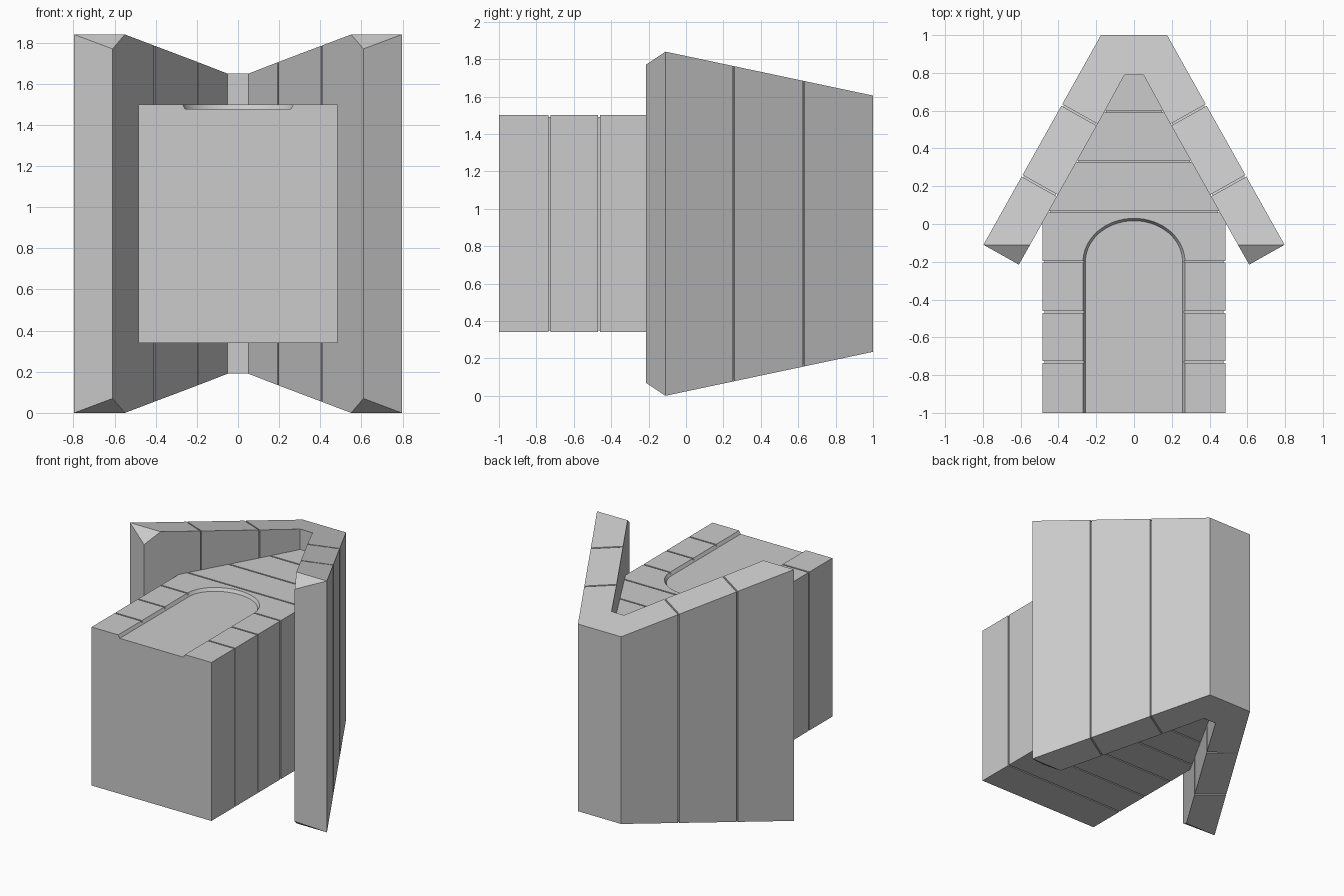
import bpy, bmesh, math
from mathutils import Vector

cube = bpy.data.objects.get("Cube")
if cube:
    bpy.data.objects.remove(cube)

grey = bpy.data.materials.new("plain grey")
grey.use_nodes = True
GREY = (0.6, 0.6, 0.6, 1)
grey.diffuse_color = GREY
grey.node_tree.nodes["Principled BSDF"].inputs["Base Color"].default_value = GREY

MID = 0.92       # height of the symmetry plane
GAP = 0.005      # half width of a plank groove
DEEP = 0.01      # groove depth


def loft(name, rings, cap_start=True):
    """Skin a list of equal-length point rings and close the ends."""
    bm = bmesh.new()
    loops = [[bm.verts.new(p) for p in ring] for ring in rings]
    for a, b in zip(loops, loops[1:]):
        n = len(a)
        for i in range(n):
            j = (i + 1) % n
            bm.faces.new((a[i], a[j], b[j], b[i]))
    if cap_start:
        bm.faces.new(loops[0][::-1])
    bm.faces.new(loops[-1])
    bmesh.ops.remove_doubles(bm, verts=bm.verts, dist=0.0002)
    bmesh.ops.recalc_face_normals(bm, faces=bm.faces)
    mesh = bpy.data.meshes.new(name)
    bm.to_mesh(mesh)
    bm.free()
    obj = bpy.data.objects.new(name, mesh)
    bpy.context.collection.objects.link(obj)
    mesh.materials.append(grey)
    return obj


# House body: planked box tapering into the gable
def body_ring(y, inset=0.0):
    w = min(0.485, 0.05 + (0.79 - y) * 0.557) - inset
    h = 0.58 - inset
    return [(sx * w, y, MID + sz * h)
            for sx, sz in ((-1, -1), (1, -1), (1, 1), (-1, 1))]


rings = [body_ring(-1)]
shoulder_done = False
for k in range(6):
    y = -0.73 + 0.265 * k
    if y > 0.01 and not shoulder_done:
        rings.append(body_ring(0.009))
        shoulder_done = True
    for off, inset in ((-GAP, 0), (-GAP, DEEP), (GAP, DEEP), (GAP, 0)):
        rings.append(body_ring(y + off, inset))
rings.append(body_ring(0.79))
body = loft("house_body", rings)


# Arched doorway: shallow recess with sloping walls
def arch(half, z):
    pts = [(-half, -1.1, z), (half, -1.1, z)]
    for i in range(33):
        a = math.pi * i / 32
        pts.append((half * math.cos(a), -0.2 + (half - 0.04) * math.sin(a), z))
    return pts


cutter = loft("doorway_cutter", [arch(0.257, 1.478), arch(0.27, 1.5), arch(0.27, 1.6)])
cutter.hide_render = True
cutter.hide_viewport = True
cutter.display_type = 'WIRE'
cut = body.modifiers.new("doorway", 'BOOLEAN')
cut.operation = 'DIFFERENCE'
cut.solver = 'EXACT'
cut.object = cutter

# Roof: one planked slope lofted from ridge to eave, then mirrored
ridge_out, ridge_in = Vector((0.175, 1)), Vector((0.05, 0.79))
eave_out, eave_in = Vector((0.797, -0.11)), Vector((0.55, -0.11))
tip = Vector((0.61, -0.215))
along = (eave_out - ridge_out).normalized()
across = Vector((along.y, -along.x))


def roof_ring(outer, inner, inset=0.0):
    def half_height(p):
        if p.y < -0.111:
            return MID - 0.07
        return MID - (p.y + 0.11) * 0.2117 - inset
    ho, hi = half_height(outer), half_height(inner)
    return [(outer.x, outer.y, MID + ho), (outer.x, outer.y, MID - ho),
            (inner.x, inner.y, MID - hi), (inner.x, inner.y, MID + hi)]


rings = [roof_ring(Vector((0, 1)), Vector((0, 0.79))), roof_ring(ridge_out, ridge_in)]
for y in (0.63, 0.255):
    centre = ridge_out + along * ((y - 1) / along.y)
    for off, inset in ((-GAP, 0), (-GAP, DEEP), (GAP, DEEP), (GAP, 0)):
        p = centre + along * off
        rings.append(roof_ring(p + across * inset, p + across * (0.215 - inset), inset))
rings += [roof_ring(eave_out, eave_in), roof_ring(eave_out, tip)]
roof = loft("roof", rings, cap_start=False)
mirror = roof.modifiers.new("mirror", 'MIRROR')
mirror.use_axis = (True, False, False)
mirror.use_clip = True
